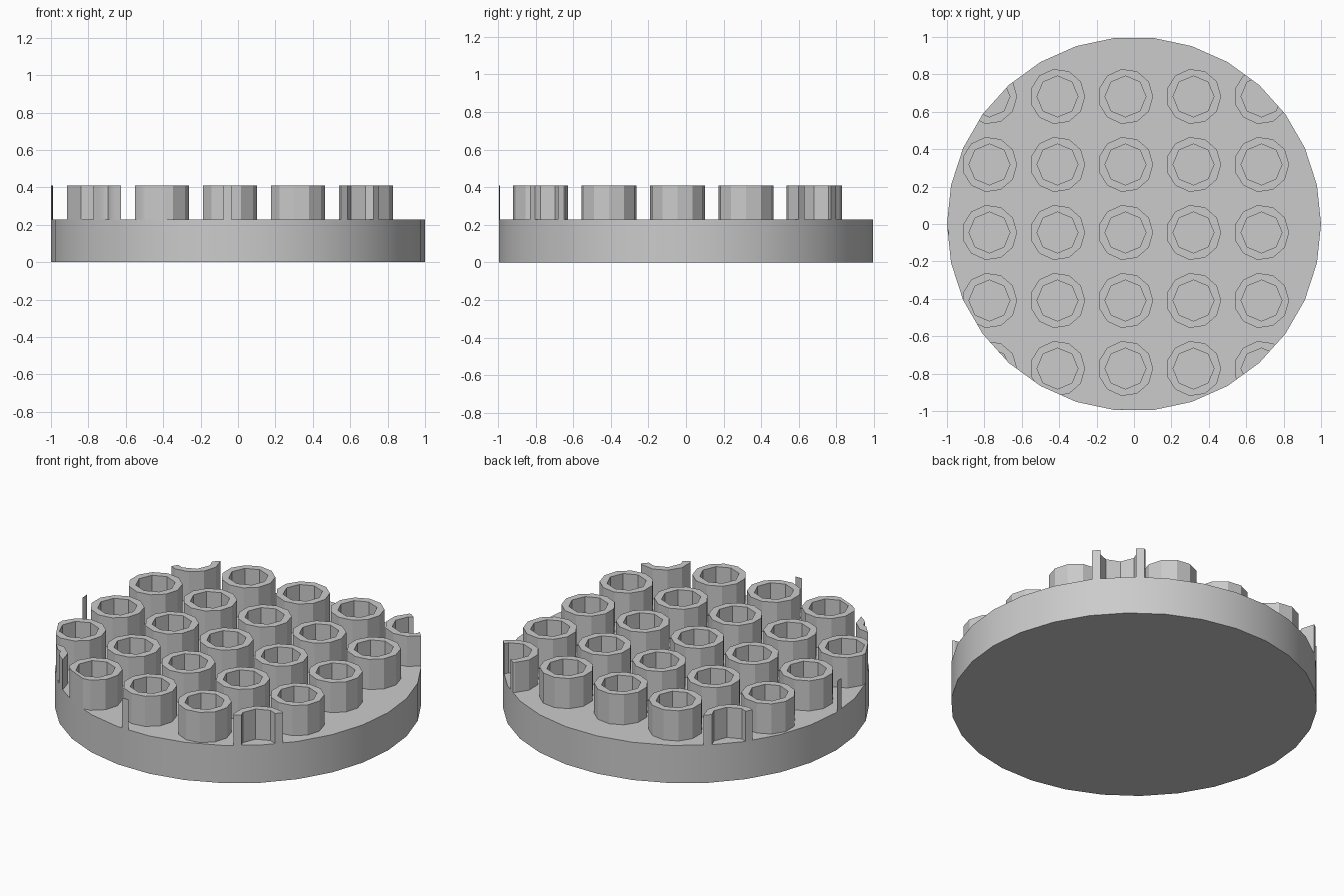
import bpy
import bmesh
from math import cos, pi, radians, sin
from mathutils import Vector

cube = bpy.data.objects.get("Cube")
if cube:
    bpy.data.objects.remove(cube, do_unlink=True)

# Dimensions, as fractions of the disc radius
U = 1 / 22
DISC_SIDES = 30
BASE_TOP, TUBE_TOP = 5 * U, 9 * U
OUTER_R, INNER_R = 3.255 * U, 2.4 * U
GRID = range(-25, 16, 8)

grey = bpy.data.materials.new("light grey")
grey.use_nodes = True
COLOUR = (0.6, 0.6, 0.6, 1)
grey.diffuse_color = COLOUR
grey.node_tree.nodes["Principled BSDF"].inputs["Base Color"].default_value = COLOUR


def polygon(bm, radius, sides, z, cx=0, cy=0):
    return [bm.verts.new((cx + radius * cos(2 * pi * i / sides),
                          cy + radius * sin(2 * pi * i / sides), z))
            for i in range(sides)]


def wall(bm, low, high):
    n = len(low)
    for i in range(n):
        j = (i + 1) % n
        bm.faces.new((low[i], low[j], high[j], high[i]))


def ring(bm, outer, inner):
    # Triangle strip between two loops that have different side counts
    a = b = 0
    n, m = len(outer), len(inner)
    while a < n or b < m:
        if b >= m or (a < n and (a + 1) * m <= (b + 1) * n):
            bm.faces.new((outer[a], outer[(a + 1) % n], inner[b % m]))
            a += 1
        else:
            bm.faces.new((outer[a % n], inner[(b + 1) % m], inner[b]))
            b += 1


def clip_to_disc(bm):
    # Trim everything outside the disc outline and cap the cut walls
    for i in range(DISC_SIDES):
        angle = 2 * pi * (i + 0.5) / DISC_SIDES
        normal = Vector((cos(angle), sin(angle), 0))
        bmesh.ops.bisect_plane(
            bm, geom=bm.verts[:] + bm.edges[:] + bm.faces[:], dist=1e-6,
            plane_co=normal * cos(pi / DISC_SIDES), plane_no=normal,
            clear_outer=True)
        open_edges = [e for e in bm.edges if e.is_boundary]
        if open_edges:
            bmesh.ops.holes_fill(bm, edges=open_edges, sides=0)


def finish(bm, name):
    bmesh.ops.recalc_face_normals(bm, faces=bm.faces[:])
    mesh = bpy.data.meshes.new(name)
    bm.to_mesh(mesh)
    bm.free()
    mesh.materials.append(grey)
    obj = bpy.data.objects.new(name, mesh)
    bpy.context.collection.objects.link(obj)
    bpy.ops.object.select_all(action="DESELECT")
    obj.select_set(True)
    bpy.context.view_layer.objects.active = obj
    bpy.ops.object.shade_smooth_by_angle(angle=radians(30))


# Round base
bm = bmesh.new()
bottom = polygon(bm, 1, DISC_SIDES, 0)
top = polygon(bm, 1, DISC_SIDES, BASE_TOP)
wall(bm, bottom, top)
bm.faces.new(bottom)
bm.faces.new(top)
finish(bm, "base_disc")

# Grid of hollow tubes, trimmed where they pass the rim
for row, gy in enumerate(GRID):
    for column, gx in enumerate(GRID):
        bm = bmesh.new()
        loops = [[polygon(bm, r, sides, z, gx * U, gy * U)
                  for z in (BASE_TOP, TUBE_TOP)]
                 for r, sides in ((OUTER_R, 11), (INNER_R, 8))]
        for low, high in loops:
            wall(bm, low, high)
        for level in (0, 1):
            ring(bm, loops[0][level], loops[1][level])
        bmesh.ops.recalc_face_normals(bm, faces=bm.faces[:])
        clip_to_disc(bm)
        if bm.faces:
            finish(bm, f"tube_{row}_{column}")
        else:
            bm.free()
